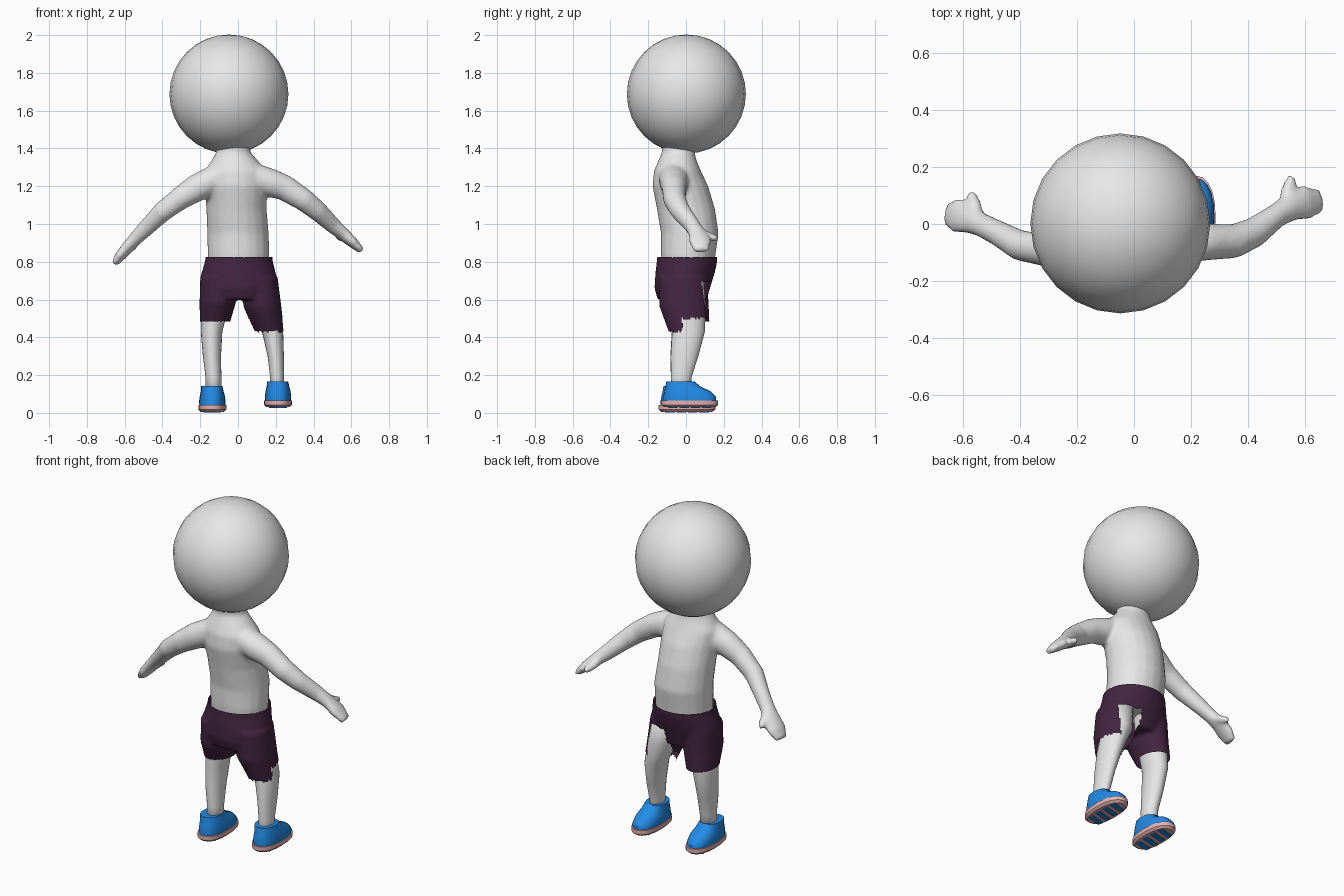
import bpy, bmesh, math
from mathutils import Vector


def mat(name, col):
    m = bpy.data.materials.new(name)
    m.diffuse_color = (*col, 1)
    return m


SKIN = mat("pale_grey", (0.8, 0.8, 0.8))
PLUM = mat("dark_plum", (0.055, 0.018, 0.052))
BLUE = mat("bright_blue", (0.016, 0.26, 0.8))
PINK = mat("soft_pink", (0.8, 0.44, 0.44))


def loft(bm, rings, n=20, follow=False, power=1.0):
    """Closed tube through rings (x, y, z, half width, half depth)."""
    pts = [Vector(r[:3]) for r in rings]
    loops = []
    for i, r in enumerate(rings):
        u, v = Vector((1, 0, 0)), Vector((0, 1, 0))
        if follow:
            t = (pts[min(i + 1, len(pts) - 1)] - pts[max(i - 1, 0)]).normalized()
            u = t.cross(Vector((0, 0, 1))).normalized()
            v = t.cross(u)
        loop = []
        for k in range(n):
            a = math.tau * k / n
            c, s = math.cos(a), math.sin(a)
            c = math.copysign(abs(c) ** power, c)
            s = math.copysign(abs(s) ** power, s)
            loop.append(bm.verts.new(pts[i] + u * c * r[3] + v * s * r[4]))
        loops.append(loop)
    for a, b in zip(loops, loops[1:]):
        for k in range(n):
            bm.faces.new((a[k], a[(k + 1) % n], b[(k + 1) % n], b[k]))
    bm.faces.new(loops[0][::-1])
    bm.faces.new(loops[-1])


def finish(bm, name, m):
    bmesh.ops.recalc_face_normals(bm, faces=bm.faces)
    me = bpy.data.meshes.new(name)
    bm.to_mesh(me)
    bm.free()
    ob = bpy.data.objects.new(name, me)
    bpy.context.collection.objects.link(ob)
    me.materials.append(m)
    for p in me.polygons:
        p.use_smooth = True
    return ob


def blend(ob, voxel, rounds):
    """Melt overlapping lofts into one smooth surface."""
    r = ob.modifiers.new("melt", 'REMESH')
    r.mode, r.voxel_size, r.use_smooth_shade = 'VOXEL', voxel, True
    s = ob.modifiers.new("soften", 'SMOOTH')
    s.factor, s.iterations = 0.5, rounds


# head
bpy.ops.mesh.primitive_uv_sphere_add(segments=24, ring_count=16, radius=0.315,
                                     location=(-0.048, 0.002, 1.688))
head = bpy.context.object
head.name = "head"
head.data.materials.append(SKIN)
bpy.ops.object.shade_smooth()

# torso, neck and arms
bm = bmesh.new()
loft(bm, [(0.003, 0.01, 0.74, 0.16, 0.135), (0.003, 0.012, 0.84, 0.164, 0.145),
          (0, 0.02, 0.95, 0.163, 0.153), (-0.008, 0, 1.08, 0.16, 0.154),
          (-0.01, -0.03, 1.2, 0.165, 0.148), (-0.013, -0.045, 1.28, 0.165, 0.125),
          (-0.018, -0.045, 1.34, 0.12, 0.1), (-0.025, -0.04, 1.385, 0.088, 0.085),
          (-0.03, -0.035, 1.43, 0.1, 0.1), (-0.04, -0.02, 1.48, 0.13, 0.13)])
loft(bm, [(0.08, -0.065, 1.25, 0.08, 0.075), (0.18, -0.065, 1.215, 0.075, 0.075),
          (0.25, -0.063, 1.19, 0.065, 0.068), (0.35, -0.06, 1.127, 0.06, 0.06),
          (0.42, -0.03, 1.07, 0.053, 0.053), (0.5, 0.03, 0.995, 0.042, 0.044),
          (0.55, 0.06, 0.952, 0.05, 0.035), (0.6, 0.075, 0.908, 0.062, 0.03),
          (0.655, 0.08, 0.858, 0.04, 0.018)], follow=True)
loft(bm, [(0.53, 0.06, 0.955, 0.026, 0.026), (0.54, 0.12, 0.935, 0.026, 0.024),
          (0.553, 0.166, 0.92, 0.017, 0.017)], 12, True)
loft(bm, [(-0.1, -0.07, 1.25, 0.08, 0.075), (-0.22, -0.085, 1.19, 0.07, 0.073),
          (-0.3, -0.092, 1.14, 0.06, 0.062), (-0.4, -0.075, 1.065, 0.054, 0.054),
          (-0.48, -0.03, 0.985, 0.044, 0.045), (-0.54, 0, 0.925, 0.042, 0.037),
          (-0.58, 0.022, 0.88, 0.056, 0.031), (-0.62, 0.03, 0.835, 0.062, 0.028),
          (-0.655, 0.035, 0.788, 0.04, 0.018)], follow=True)
loft(bm, [(-0.545, 0.015, 0.905, 0.026, 0.026), (-0.56, 0.07, 0.88, 0.025, 0.023),
          (-0.572, 0.112, 0.865, 0.017, 0.017)], 12, True)
blend(finish(bm, "torso_and_arms", SKIN), 0.012, 5)

# legs
for name, rings in (
    ("right_leg", [(0.11, 0, 0.75, 0.08, 0.09), (0.135, 0.015, 0.58, 0.08, 0.09),
                   (0.183, 0.013, 0.43, 0.056, 0.087), (0.2, -0.008, 0.3, 0.043, 0.073),
                   (0.207, -0.025, 0.19, 0.037, 0.055), (0.207, -0.03, 0.09, 0.037, 0.05)]),
    ("left_leg", [(-0.1, 0, 0.75, 0.08, 0.09), (-0.12, 0.01, 0.58, 0.075, 0.09),
                  (-0.14, 0.01, 0.43, 0.057, 0.085), (-0.138, -0.01, 0.3, 0.048, 0.073),
                  (-0.13, -0.025, 0.19, 0.042, 0.055), (-0.13, -0.03, 0.07, 0.042, 0.05)])):
    bm = bmesh.new()
    loft(bm, rings, 24)
    finish(bm, name, SKIN)

# shorts: seat and two legs melted together
bm = bmesh.new()
loft(bm, [(0.005, 0.007, 0.87, 0.172, 0.155), (0.005, 0.005, 0.8, 0.18, 0.16),
          (0.003, -0.005, 0.74, 0.197, 0.157), (0.003, -0.02, 0.66, 0.205, 0.147),
          (0.005, -0.02, 0.6, 0.18, 0.13)], 32)
loft(bm, [(0.11, -0.015, 0.72, 0.1, 0.13), (0.13, -0.01, 0.56, 0.1, 0.13),
          (0.165, 0.012, 0.43, 0.08, 0.104), (0.172, 0.012, 0.38, 0.08, 0.1)], 24)
loft(bm, [(-0.1, -0.015, 0.72, 0.1, 0.13), (-0.108, -0.01, 0.58, 0.096, 0.13),
          (-0.122, 0.015, 0.48, 0.08, 0.11), (-0.122, 0.015, 0.43, 0.08, 0.11)], 24)
shorts = finish(bm, "shorts", PLUM)
blend(shorts, 0.01, 5)

# open the waist, the uneven hems and the slit at the front of one leg
dg = bpy.context.evaluated_depsgraph_get()
me = bpy.data.meshes.new_from_object(shorts.evaluated_get(dg))
shorts.modifiers.clear()
shorts.data = me
bm = bmesh.new()
bm.from_mesh(me)


def is_open(p):
    hem = 0.43 if p.x > 0.01 else 0.485
    slit = 0.05 < p.x < 0.18 and p.y > 0 and p.z < 0.69
    step = p.x > 0.05 and p.y > -0.02 and p.z < 0.5
    return p.z > 0.822 or p.z < hem or slit or step


bmesh.ops.delete(bm, geom=[f for f in bm.faces if is_open(f.calc_center_median())],
                 context='FACES')
bm.to_mesh(me)
bm.free()
me.materials.clear()
me.materials.append(PLUM)
for p in me.polygons:
    p.use_smooth = True

# shoes, each with a sole and tread bars
for side, x, y, z in (("right", 0.212, 0.02, 0.03), ("left", -0.136, 0.005, 0.006)):
    bm = bmesh.new()
    loft(bm, [(x, y, z + 0.025, 0.068, 0.14), (x, y, z + 0.055, 0.07, 0.14),
              (x, y - 0.012, z + 0.085, 0.066, 0.122), (x, y - 0.035, z + 0.108, 0.06, 0.094),
              (x - 0.003, y - 0.05, z + 0.137, 0.056, 0.074)], 20, power=0.85)
    shoe = finish(bm, side + "_shoe", BLUE)
    bm = bmesh.new()
    loft(bm, [(x, y, z, 0.062, 0.136), (x, y, z + 0.012, 0.074, 0.15),
              (x, y, z + 0.036, 0.074, 0.15)], 20, power=0.85)
    sole = finish(bm, side + "_sole", PINK)
    for ob in (shoe, sole):
        bpy.context.view_layer.objects.active = ob
        bpy.ops.object.select_all(action='DESELECT')
        ob.select_set(True)
        bpy.ops.object.shade_smooth_by_angle(angle=math.radians(40))
    for i in range(4):
        bpy.ops.mesh.primitive_cube_add(size=1, location=(x, y - 0.09 + 0.06 * i, z - 0.001),
                                        rotation=(0, 0, 0.25))
        bar = bpy.context.object
        bar.name = f"{side}_tread_{i + 1}"
        bar.scale = (0.09, 0.03, 0.008)
        bar.data.materials.append(BLUE)
